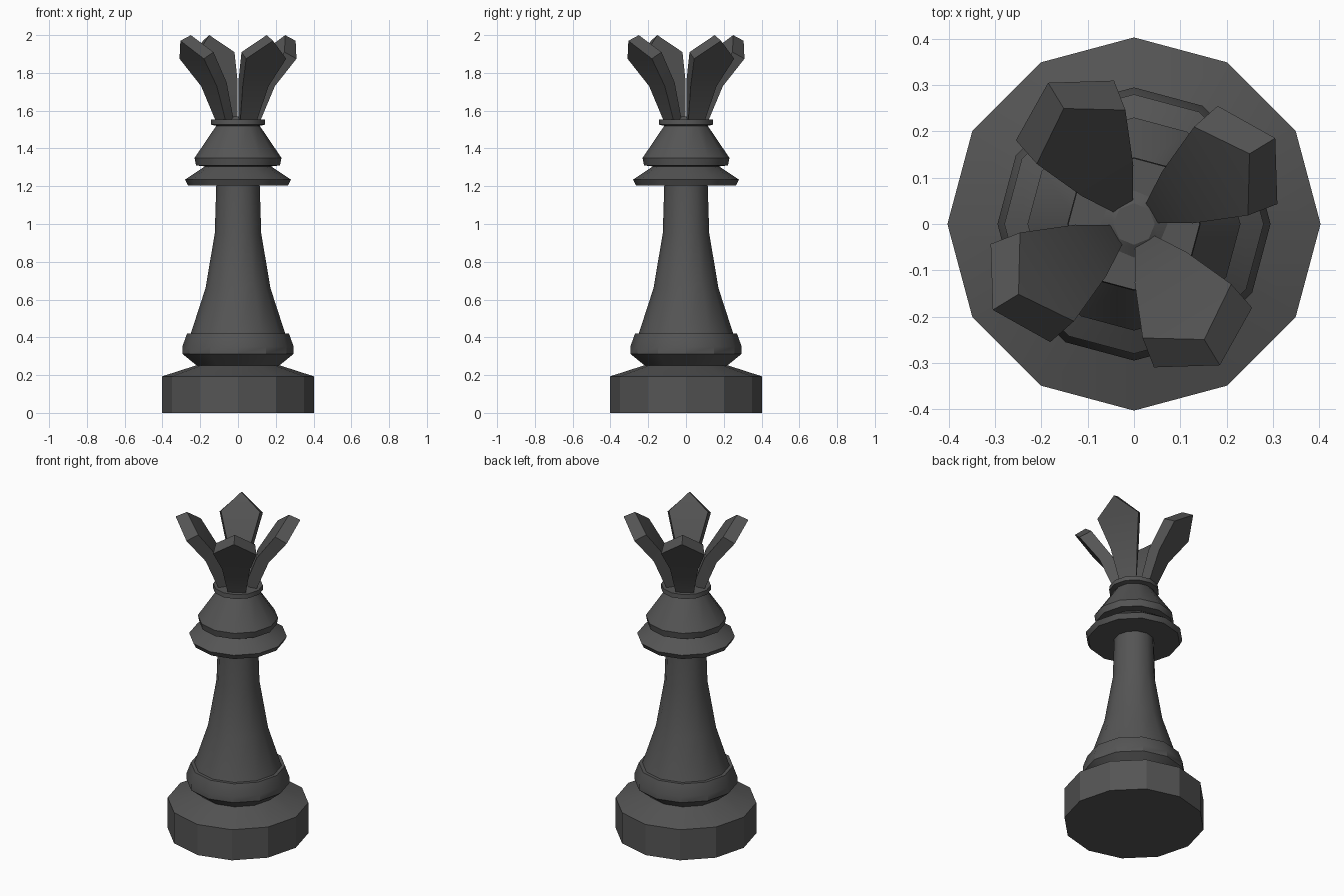
import bpy, bmesh, math
from mathutils import Vector

if "Cube" in bpy.data.objects:
    bpy.data.objects.remove(bpy.data.objects["Cube"])


def finish(name, bm):
    bmesh.ops.remove_doubles(bm, verts=bm.verts, dist=1e-5)
    bmesh.ops.recalc_face_normals(bm, faces=bm.faces)
    mesh = bpy.data.meshes.new(name)
    bm.to_mesh(mesh)
    bm.free()
    obj = bpy.data.objects.new(name, mesh)
    bpy.context.collection.objects.link(obj)
    mat = bpy.data.materials.get("dark") or bpy.data.materials.new("dark")
    mat.diffuse_color = (0.09, 0.09, 0.09, 1)
    mat.use_nodes = True
    mat.node_tree.nodes["Principled BSDF"].inputs["Base Color"].default_value = mat.diffuse_color
    mesh.materials.append(mat)
    bpy.ops.object.select_all(action='DESELECT')
    obj.select_set(True)
    bpy.context.view_layer.objects.active = obj
    bpy.ops.object.shade_smooth_by_angle(angle=math.radians(29.99))
    return obj


def loft(bm, rings):
    # join closed rings of points and cap both ends
    loops = [[bm.verts.new(p) for p in ring] for ring in rings]
    n = len(loops[0])
    for a, b in zip(loops, loops[1:]):
        for i in range(n):
            j = (i + 1) % n
            bm.faces.new((a[i], a[j], b[j], b[i]))
    bm.faces.new(loops[0][::-1])
    bm.faces.new(loops[-1])


def lathe(name, profile, sides=12):
    bm = bmesh.new()
    step = math.tau / sides
    loft(bm, [[(r * math.cos(i * step), r * math.sin(i * step), z)
               for i in range(sides)] for r, z in profile])
    return finish(name, bm)


# turned body: foot, collar, shaft, neck ring, head and crown rim
lathe("turned_body", [
    (0.403, 0), (0.403, 0.193), (0.22, 0.252),
    (0.295, 0.313), (0.295, 0.35), (0.27, 0.42), (0.25, 0.42),
    (0.172, 0.66), (0.123, 0.95), (0.115, 1.205),
    (0.265, 1.205), (0.28, 1.235), (0.24, 1.262), (0.175, 1.305),
    (0.222, 1.31), (0.23, 1.35), (0.115, 1.52),
    (0.144, 1.526), (0.142, 1.553), (0.115, 1.553)])

# crown centre
lathe("crown_centre", [(0.085, 1.545), (0.045, 1.57)], 8)

# crown petals: rows of (inner r, inner half width, inner z, outer r, outer half width, outer z)
rows = [(0.04, 0.022, 1.55, 0.105, 0.05, 1.54),
        (0.11, 0.065, 1.75, 0.18, 0.08, 1.73),
        (0.22, 0.112, 1.91, 0.287, 0.124, 1.875)]
tip_in, tip_out = (0.292, 2.0), (0.357, 1.97)
bm = bmesh.new()
for k in range(4):
    a = math.radians(31.3 + 90 * k)
    u, t = Vector((math.cos(a), math.sin(a), 0)), Vector((-math.sin(a), math.cos(a), 0))

    def pt(r, w, z):
        return u * r + t * w + Vector((0, 0, z))

    loft(bm, [[pt(ri, -wi, zi), pt(ro, -wo, zo), pt(ro, wo, zo), pt(ri, wi, zi)]
              for ri, wi, zi, ro, wo, zo in rows])
    # pointed tip replaces the flat end
    bm.faces.ensure_lookup_table()
    end = bm.faces[-1]
    i0, o0, o1, i1 = end.verts
    bm.faces.remove(end)
    ti, to = bm.verts.new(pt(tip_in[0], 0, tip_in[1])), bm.verts.new(pt(tip_out[0], 0, tip_out[1]))
    for f in ((i0, i1, ti), (o0, to, o1), (i0, ti, to, o0), (i1, o1, to, ti)):
        bm.faces.new(f)
finish("crown_petals", bm)
